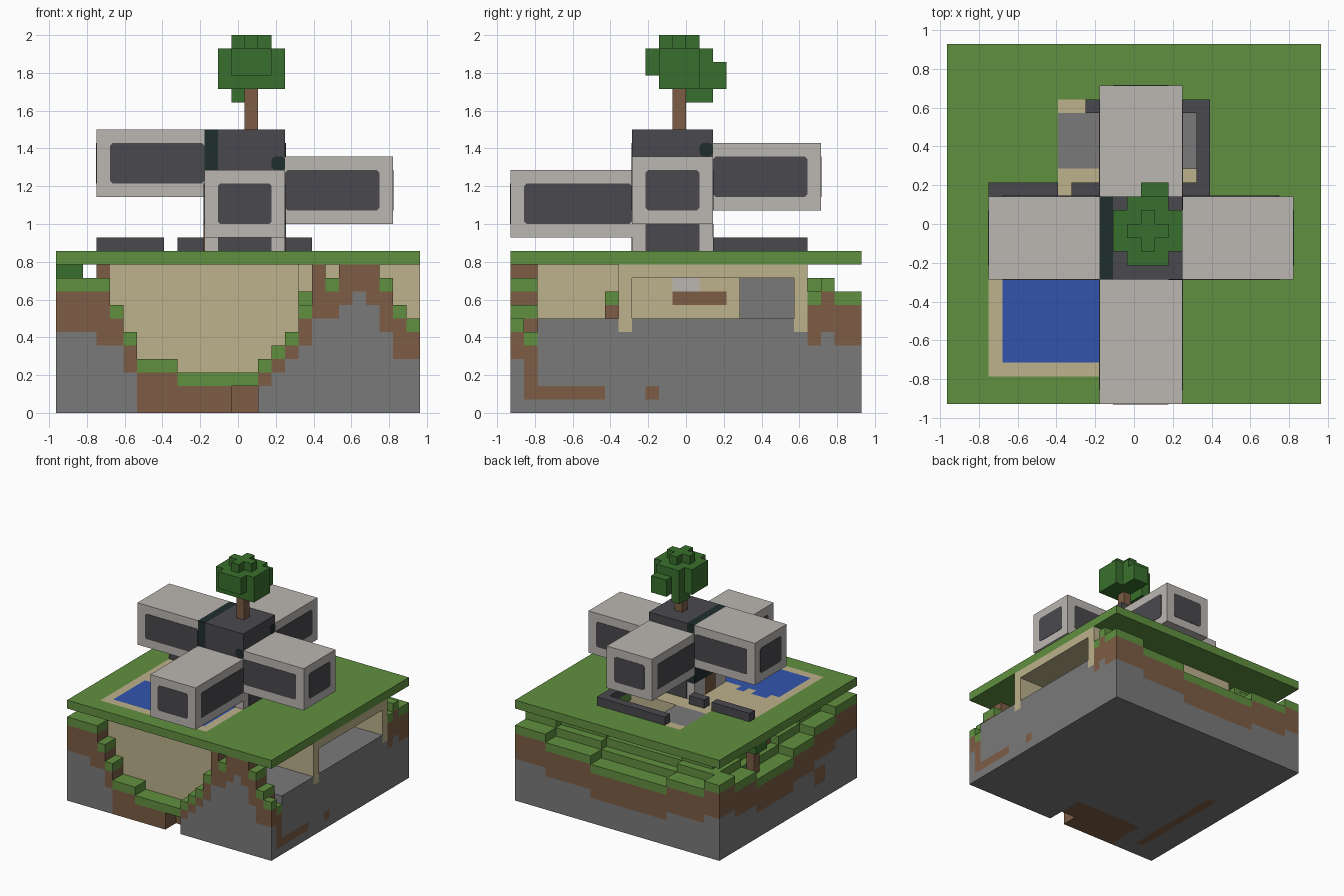
import bpy, bmesh
from itertools import product

cube = bpy.data.objects.get("Cube")
if cube:
    bpy.data.objects.remove(cube, do_unlink=True)

U = 2 / 28                      # one block
NX, NY, NZ = 27, 26, 11         # ground size in blocks


def lin(c):
    c /= 255
    return c / 12.92 if c < 0.04 else ((c + 0.055) / 1.055) ** 2.4


COLOURS = dict(grass=(97, 144, 64), dirt=(125, 93, 69), stone=(122, 122, 122),
               sand=(189, 178, 140), water=(50, 84, 174), pale=(187, 183, 178),
               dark=(74, 73, 78), leaf=(57, 112, 45), teal=(32, 46, 46))
NAMES = list(COLOURS)
MATS = {}
for name, rgb in COLOURS.items():
    m = bpy.data.materials.new(name)
    m.use_nodes = True
    col = [lin(c) for c in rgb] + [1]
    m.diffuse_color = col
    m.node_tree.nodes["Principled BSDF"].inputs["Base Color"].default_value = col
    MATS[name] = m


def pos(i, j, k):
    return ((i - NX / 2) * U, (j - NY / 2) * U, k * U)


def finish(name, bm, mats):
    me = bpy.data.meshes.new(name)
    bm.to_mesh(me)
    bm.free()
    for m in mats:
        me.materials.append(MATS[m])
    ob = bpy.data.objects.new(name, me)
    bpy.context.collection.objects.link(ob)
    return ob


def fill(vox, x, y, z, mat):
    """Fill a range of blocks with a colour; None carves them away."""
    for c in product(range(*x), range(*y), range(*z)):
        if mat:
            vox[c] = mat
        else:
            vox.pop(c, None)


def emit(name, vox):
    """Turn a block dictionary into a mesh of its exposed faces."""
    bm, verts = bmesh.new(), {}
    used = [n for n in NAMES if n in set(vox.values())]
    for c, mat in vox.items():
        for a, s in product(range(3), (0, 1)):
            n = list(c)
            n[a] += 2 * s - 1
            if tuple(n) in vox:
                continue
            loop = []
            for p, q in ((0, 0), (1, 0), (1, 1), (0, 1)):
                v = list(c)
                v[a] += s
                v[(a + 1) % 3] += p
                v[(a + 2) % 3] += q
                v = tuple(v)
                if v not in verts:
                    verts[v] = bm.verts.new(pos(*v))
                loop.append(verts[v])
            f = bm.faces.new(loop if s else loop[::-1])
            f.material_index = used.index(mat)
    return finish(name, bm, used)


def box(name, x, y, z, mat):
    return emit(name, {}) if x[0] >= x[1] else solid(name, x, y, z, mat)


def solid(name, x, y, z, mat):
    bm = bmesh.new()
    bmesh.ops.create_cube(bm, size=1)
    for v in bm.verts:
        v.co = pos(*[r[0] if v.co[a] < 0 else r[1] for a, r in enumerate((x, y, z))])
    return finish(name, bm, [mat])


def pane(name, a, at, u, z, mat, cut=0.2):
    """Thin upright plate with clipped corners on the plane axis a = at."""
    pts = []
    for x, y, dx, dy in ((u[0], z[0], 1, 1), (u[1], z[0], -1, 1),
                         (u[1], z[1], -1, -1), (u[0], z[1], 1, -1)):
        pair = [(x, y + dy * cut), (x + dx * cut, y)]
        pts += pair if dx * dy > 0 else pair[::-1]
    bm = bmesh.new()
    rings = []
    for t in (-0.04, 0.04):
        rings.append([bm.verts.new(pos(*((at + t, p, q) if a == 0 else (p, at + t, q))))
                      for p, q in pts])
    n = len(pts)
    bm.faces.new(rings[0])
    bm.faces.new(rings[1])
    for e in range(n):
        f = (e + 1) % n
        bm.faces.new((rings[0][e], rings[0][f], rings[1][f], rings[1][e]))
    bmesh.ops.recalc_face_normals(bm, faces=bm.faces)
    finish(name, bm, [mat])


# Ground: edge heights on each side, stepping up inwards
def runs(*pairs):
    return [h for h, n in pairs for _ in range(n)]


front = runs((10, 4), (8, 1), (6, 1), (4, 3), (3, 6), (4, 1), (5, 1), (6, 1), (8, 1),
             (11, 1), (10, 1), (11, 3), (10, 1), (8, 1), (7, 1))
rock = runs((6, 3), (5, 2), (3, 1), (0, 9), (2, 1), (3, 1), (4, 1), (5, 1), (7, 2),
            (8, 1), (9, 1), (8, 1), (6, 1), (4, 2))
back = runs((9, 2), (8, 5), (7, 10), (8, 6), (9, 4))
left = runs((10, 4), (9, 4), (8, 4), (7, 7), (8, 4), (9, 3))
right = runs((7, 1), (6, 1), (7, 20), (9, 1), (10, 3))

earth = {}
for i, j in product(range(NX), range(NY)):
    if j < 2:
        h, r = front[i], rock[i]
        if i == NX - 1:
            h = right[j]
    else:
        h = min(back[i] + int(0.7 * (NY - 1 - j)), left[j] + int(0.7 * i),
                right[j] + int(0.7 * (NX - 1 - i)), 10)
        r = h - 4
        if j < 5 and 5 < i < 15:
            r = 0
    fill(earth, (i, i + 1), (j, j + 1), (0, r), "stone")
    fill(earth, (i, i + 1), (j, j + 1), (r, h), "dirt")
    if h < 11:
        earth[i, j, h - 1] = "grass"
fill(earth, (13, 15), (0, 2), (0, 2), None)             # notch under the gully

# Rock shelf on the right, with dirt veins
fill(earth, (18, NX), (2, 22), (0, 7), "stone")
fill(earth, (18, NX), (2, 22), (7, NZ), None)
fill(earth, (18, 20), (7, 8), (7, 8), "dirt")
fill(earth, (18, 20), (7, 8), (8, 9), "grass")
fill(earth, (26, 27), (1, 2), (1, 4), "dirt")
fill(earth, (26, 27), (1, 7), (1, 2), "dirt")
fill(earth, (26, 27), (10, 11), (1, 2), "dirt")
fill(earth, (0, 1), (6, 8), (2, 4), "dirt")

# Pool basin and its bank
fill(earth, (3, 4), (2, 15), (0, NZ), "dirt")
fill(earth, (4, 18), (2, 17), (3, NZ), "sand")

# Underground room: walls, lintel, open end, sunken stair block
fill(earth, (17, NX), (8, 22), (6, NZ), "sand")
fill(earth, (7, 18), (16, 22), (6, NZ), "sand")
fill(earth, (18, NX), (9, 21), (7, 10), None)
fill(earth, (18, NX), (9, 21), (6, 7), "stone")
fill(earth, (12, 19), (17, 21), (7, NZ), None)
fill(earth, (12, 19), (17, 21), (6, 7), "stone")
fill(earth, (8, 12), (17, 21), (6, NZ), "stone")
fill(earth, (17, 18), (12, 16), (8, 9), "dirt")
fill(earth, (17, 18), (12, 14), (9, 10), "pale")
emit("earth", earth)

# Lawn slab with pool, beach and stair opening
lawn = {}
fill(lawn, (0, NX), (0, NY), (11, 12), "grass")
fill(lawn, (3, 17), (2, 15), (11, 12), "sand")
fill(lawn, (4, 16), (3, 9), (11, 12), "water")
fill(lawn, (5, 7), (9, 10), (11, 12), "water")
fill(lawn, (8, 9), (9, 10), (11, 12), "water")
fill(lawn, (8, 18), (15, 22), (11, 12), "sand")
fill(lawn, (8, 12), (17, 21), (11, 12), "stone")
fill(lawn, (12, 18), (17, 21), (11, 12), None)
emit("lawn_slab", lawn)

# Low garden walls
walls = {}
for x, y in (((3, 8), (15, 16)), ((9, 11), (15, 16)), ((17, 19), (15, 16)),
             ((18, 19), (15, 22)), ((10, 19), (21, 22))):
    fill(walls, x, y, (12, 13), "dark")
emit("garden_walls", walls)

# Small tree sheltered under the slab
solid("low_trunk", (1, 2), (17, 18), (7, 10), "dirt")
solid("low_leaves", (0.02, 2), (17, 19), (10, 11), "leaf")

# House core
solid("core_base", (11, 17), (9, 15), (12, 14), "pale")
solid("core_tower", (12, 17), (9, 15), (14, 21), "dark")
solid("core_strip", (11, 12), (9, 15), (14, 21), "teal")
for a, at, u in ((1, 9, (12, 16)), (1, 15, (12, 16)), (0, 17, (10, 14))):
    pane("core_panel", a, at, u, (12, 14), "dark", 0.05)
pane("door", 0, 11, (11, 13), (12, 14), "dirt", 0.05)
pane("front_corner_patch", 1, 9, (16, 17), (18, 19), "teal")
pane("right_corner_patch", 0, 17, (14, 15), (19, 20), "teal")

# Four wings climbing around the core, each with side and end windows
for name, a, out, x, y, z in (
        ("front_wing", 1, 0, (11, 17), (0, 9), (13, 18)),
        ("right_wing", 0, 1, (17, 25), (9, 15), (14, 19)),
        ("back_wing", 1, 1, (11, 17), (15, 23), (15, 20)),
        ("left_wing", 0, 0, (3, 11), (9, 15), (16, 21))):
    solid(name, x, y, z, "pale")
    along, across = ((x, y), (y, x))[a]
    band = (z[0] + 1, z[1] - 1)
    pane(name + "_end_window", a, along[out], (across[0] + 1, across[1] - 1), band, "dark")
    span = (along[0], along[1] - 1) if out else (along[0] + 1, along[1])
    for side in across:
        pane(name + "_side_window", 1 - a, side, span, band, "dark")

# Roof tree
solid("roof_trunk", (14, 15), (12, 13), (21, 25), "dirt")
crown = {}
for x, y, z in (((12, 17), (11, 14), (24, 27)), ((13, 16), (10, 15), (25, 27)),
                ((14, 16), (13, 16), (24, 26)), ((13, 16), (12, 13), (27, 28)),
                ((14, 15), (11, 14), (27, 28)), ((13, 14), (13, 15), (23, 25))):
    fill(crown, x, y, z, "leaf")
emit("roof_leaves", crown)
